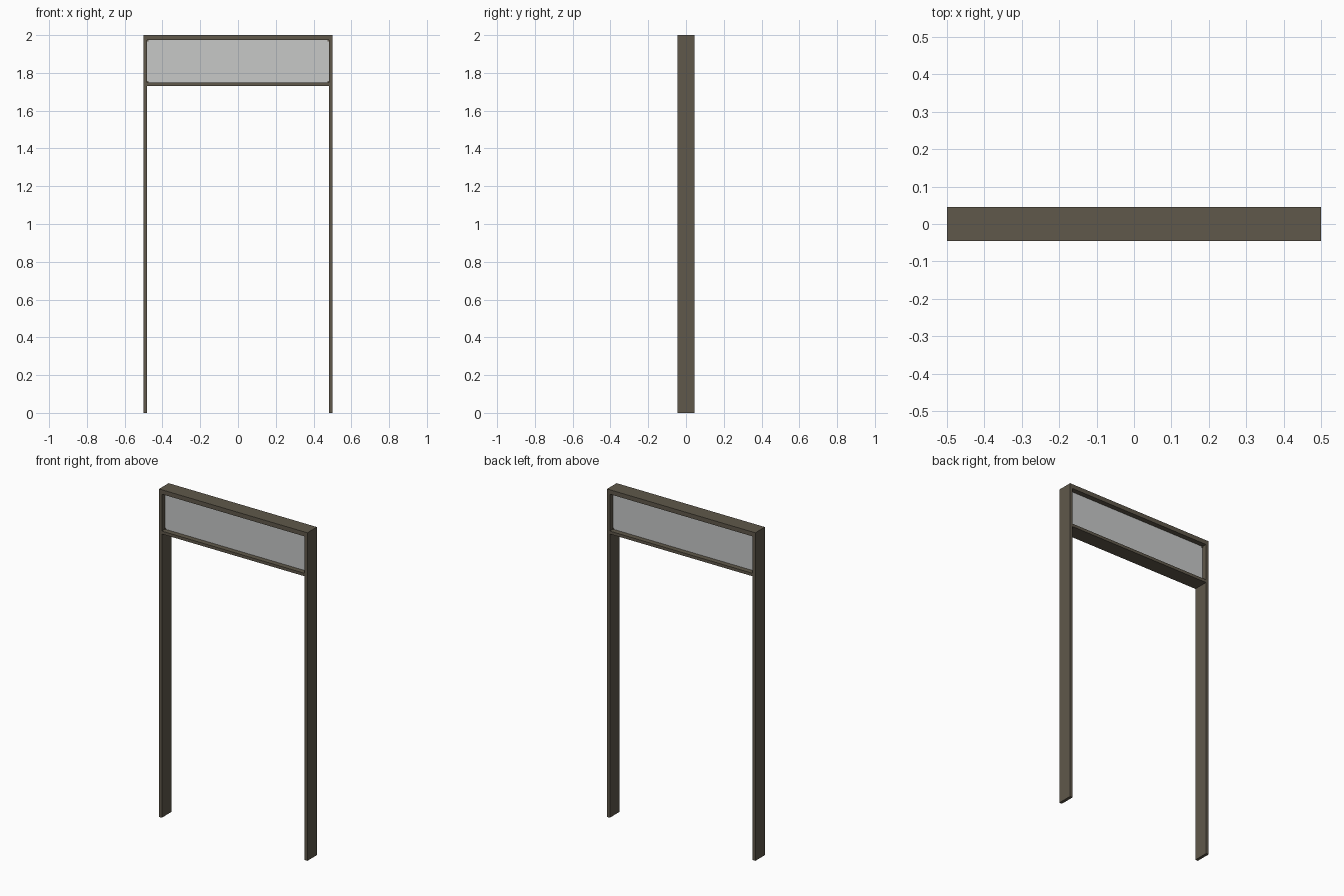
import bpy

if "Cube" in bpy.data.objects:
    bpy.data.objects.remove(bpy.data.objects["Cube"])


def material(name, rgb):
    m = bpy.data.materials.new(name)
    m.diffuse_color = (*rgb, 1)
    m.use_nodes = True
    m.node_tree.nodes["Principled BSDF"].inputs["Base Color"].default_value = m.diffuse_color
    return m


FRAME = material("bronze frame", (0.115, 0.098, 0.070))
GLASS = material("pale glass", (0.57, 0.58, 0.575))

HALF_W, DEPTH, TOP = 0.5, 0.092, 2.0
JAMB = 0.018                      # jamb face width
INNER = HALF_W - JAMB
TRANSOM_LOW, TRANSOM_HIGH, HEAD_LOW = 1.73, 1.748, 1.973


def box(name, x, y, z, mat):
    """Box from (min, max) ranges on each axis."""
    c = [(a + b) / 2 for a, b in (x, y, z)]
    s = [b - a for a, b in (x, y, z)]
    bpy.ops.mesh.primitive_cube_add(size=1)
    o = bpy.context.object
    o.name = name
    for v in o.data.vertices:
        v.co = [c[i] + v.co[i] * s[i] for i in range(3)]
    o.data.materials.append(mat)
    return o


full = (-DEPTH / 2, DEPTH / 2)

# Side jambs
box("left_jamb", (-HALF_W, -INNER), full, (0, HEAD_LOW), FRAME)
box("right_jamb", (INNER, HALF_W), full, (0, HEAD_LOW), FRAME)

# Head rail and transom
box("head_rail", (-HALF_W, HALF_W), full, (HEAD_LOW, TOP), FRAME)
box("transom_rail", (-INNER, INNER), full, (TRANSOM_LOW, TRANSOM_HIGH), FRAME)

# Recessed window pane
box("transom_glass", (-INNER, INNER), (-0.015, 0.015),
    (TRANSOM_HIGH, HEAD_LOW), GLASS)

# Small retaining blocks in the pane corners
B = 0.008
for side, x in (("left", -INNER), ("right", INNER - B)):
    for level, z in (("lower", TRANSOM_HIGH), ("upper", HEAD_LOW - B)):
        box(f"{side}_{level}_glass_clip", (x, x + B), (-0.019, 0.019),
            (z, z + B), FRAME)
